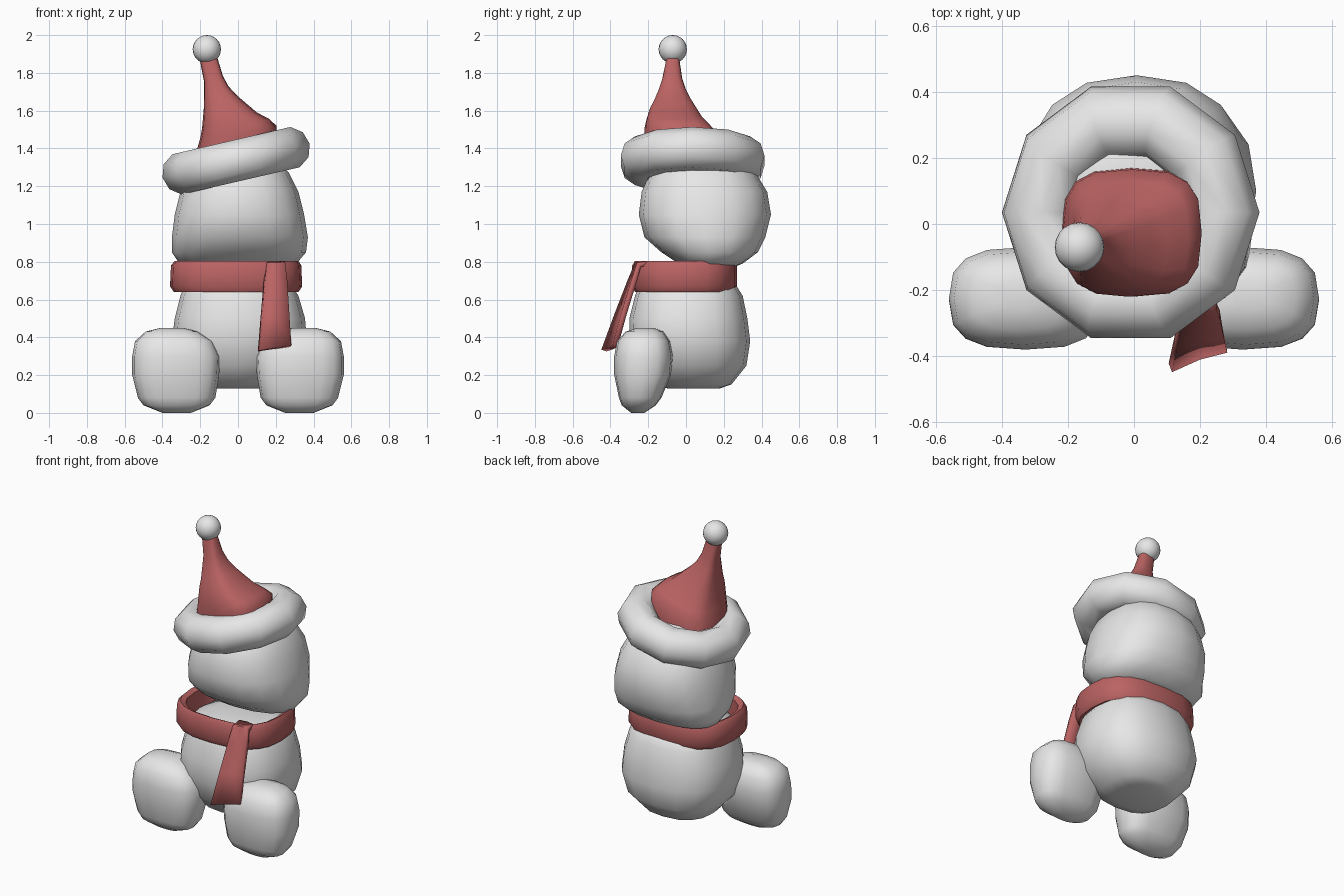
import bpy, bmesh, math

if "Cube" in bpy.data.objects:
    bpy.data.objects.remove(bpy.data.objects["Cube"])


def material(name, rgb):
    m = bpy.data.materials.new(name)
    m.diffuse_color = (*rgb, 1)
    m.use_nodes = True
    m.node_tree.nodes["Principled BSDF"].inputs["Base Color"].default_value = m.diffuse_color
    return m


WHITE = material("soft_white", (0.8, 0.8, 0.8))
RED = material("muted_red", (0.5, 0.125, 0.125))


def finish(obj, mat, angle=60):
    obj.data.materials.append(mat)
    bpy.ops.object.select_all(action='DESELECT')
    obj.select_set(True)
    bpy.context.view_layer.objects.active = obj
    bpy.ops.object.shade_smooth_by_angle(angle=math.radians(angle))
    return obj


def to_object(name, bm, mat, angle=60):
    bmesh.ops.recalc_face_normals(bm, faces=bm.faces)
    mesh = bpy.data.meshes.new(name)
    bm.to_mesh(mesh)
    bm.free()
    obj = bpy.data.objects.new(name, mesh)
    bpy.context.collection.objects.link(obj)
    return finish(obj, mat, angle)


def loft(name, rings, mat, n=2.5, sides=16, cyclic=False, slope=0, mirror=1, angle=60):
    """Rounded-square rings (z, x_min, x_max, y_min, y_max) joined into a skin."""
    bm = bmesh.new()
    loops = []
    for z, x0, x1, y0, y1 in rings:
        loop = []
        for i in range(sides):
            a = 2 * math.pi * i / sides
            c, s = math.cos(a), math.sin(a)
            dx = math.copysign(abs(c) ** (2 / n), c) * (x1 - x0) / 2
            dy = math.copysign(abs(s) ** (2 / n), s) * (y1 - y0) / 2
            loop.append(bm.verts.new((mirror * ((x0 + x1) / 2 + dx),
                                      (y0 + y1) / 2 + dy, z + slope * dx)))
        loops.append(loop)
    pairs = list(zip(loops, loops[1:]))
    if cyclic:
        pairs.append((loops[-1], loops[0]))
    else:
        bm.faces.new(loops[0])
        bm.faces.new(loops[-1])
    for lo, hi in pairs:
        for i in range(sides):
            j = (i + 1) % sides
            bm.faces.new((lo[i], lo[j], hi[j], hi[i]))
    return to_object(name, bm, mat, angle)


# Body
loft("body", [
    (0.13, -0.14, 0.14, -0.10, 0.18), (0.15, -0.22, 0.22, -0.17, 0.24),
    (0.25, -0.31, 0.32, -0.26, 0.32), (0.38, -0.35, 0.365, -0.30, 0.34),
    (0.50, -0.335, 0.355, -0.30, 0.325), (0.62, -0.305, 0.32, -0.27, 0.30),
    (0.70, -0.27, 0.27, -0.24, 0.25), (0.72, -0.18, 0.18, -0.16, 0.17)], WHITE)

# Head
loft("head", [
    (0.77, -0.20, 0.20, 0.00, 0.25), (0.79, -0.31, 0.31, -0.04, 0.30),
    (0.85, -0.35, 0.36, -0.13, 0.38), (0.93, -0.35, 0.37, -0.22, 0.42),
    (1.05, -0.335, 0.35, -0.25, 0.45), (1.17, -0.305, 0.32, -0.235, 0.43),
    (1.27, -0.26, 0.27, -0.19, 0.37), (1.35, -0.19, 0.19, -0.10, 0.28),
    (1.38, -0.10, 0.10, 0.00, 0.18)], WHITE, n=2.35)

# Feet, mirrored left and right
for side, label in ((1, "left"), (-1, "right")):
    loft(label + "_foot", [
        (0.00, -0.40, -0.25, -0.29, -0.22), (0.04, -0.50, -0.15, -0.34, -0.16),
        (0.08, -0.53, -0.12, -0.355, -0.13), (0.20, -0.56, -0.10, -0.38, -0.08),
        (0.30, -0.56, -0.095, -0.38, -0.07), (0.38, -0.545, -0.13, -0.365, -0.085),
        (0.43, -0.49, -0.21, -0.32, -0.12), (0.45, -0.41, -0.29, -0.26, -0.17)],
        WHITE, n=2.8, mirror=side)

# Scarf band: closed cross-section swept round the neck
loft("scarf_band", [
    (0.64, -0.34, 0.32, -0.27, 0.255), (0.67, -0.36, 0.34, -0.285, 0.27),
    (0.78, -0.355, 0.335, -0.285, 0.27), (0.805, -0.335, 0.32, -0.27, 0.255),
    (0.79, -0.305, 0.29, -0.24, 0.225), (0.65, -0.305, 0.29, -0.24, 0.225)],
    RED, n=2.7, sides=20, cyclic=True)

# Scarf tail: tapered strip hanging over the front
strip = [((0.15, -0.20, 0.79), (0.25, -0.20, 0.79)),
         ((0.15, -0.26, 0.785), (0.25, -0.25, 0.785)),
         ((0.14, -0.295, 0.70), (0.26, -0.275, 0.70)),
         ((0.125, -0.365, 0.52), (0.27, -0.33, 0.52)),
         ((0.11, -0.435, 0.33), (0.28, -0.375, 0.355))]
bm = bmesh.new()
rows = []
for (ax, ay, az), (bx, by, bz) in strip:
    mid = ((ax + bx) / 2, (ay + by) / 2 + 0.008, (az + bz) / 2)
    rows.append([bm.verts.new(p) for p in ((ax, ay, az), mid, (bx, by, bz))])
for r, q in zip(rows, rows[1:]):
    for i in range(2):
        bm.faces.new((r[i], r[i + 1], q[i + 1], q[i]))
tail = to_object("scarf_tail", bm, RED)
solid = tail.modifiers.new("thickness", 'SOLIDIFY')
solid.thickness = 0.03
solid.offset = 0

# Pointed hat, leaning to one side
loft("hat_cone", [
    (1.36, -0.225, 0.205, -0.22, 0.17), (1.46, -0.215, 0.205, -0.22, 0.165),
    (1.505, -0.20, 0.165, -0.22, 0.13), (1.55, -0.19, 0.10, -0.21, 0.09),
    (1.60, -0.185, 0.05, -0.195, 0.06), (1.65, -0.18, 0.00, -0.17, 0.03),
    (1.71, -0.18, -0.05, -0.145, 0.00), (1.77, -0.18, -0.08, -0.125, -0.02),
    (1.87, -0.20, -0.11, -0.105, -0.035)], RED, n=3, slope=0.28)

# Fluffy hat rim
bpy.ops.mesh.primitive_torus_add(
    location=(-0.01, 0.035, 1.335), rotation=(0, math.radians(-13), 0),
    major_segments=10, minor_segments=10, major_radius=0.285, minor_radius=0.115)
rim = bpy.context.object
rim.name = "hat_rim"
finish(rim, WHITE, 80)

# Pompom
bpy.ops.mesh.primitive_uv_sphere_add(
    segments=20, ring_count=12, radius=0.075, location=(-0.165, -0.07, 1.925))
pompom = bpy.context.object
pompom.name = "pompom"
finish(pompom, WHITE)
